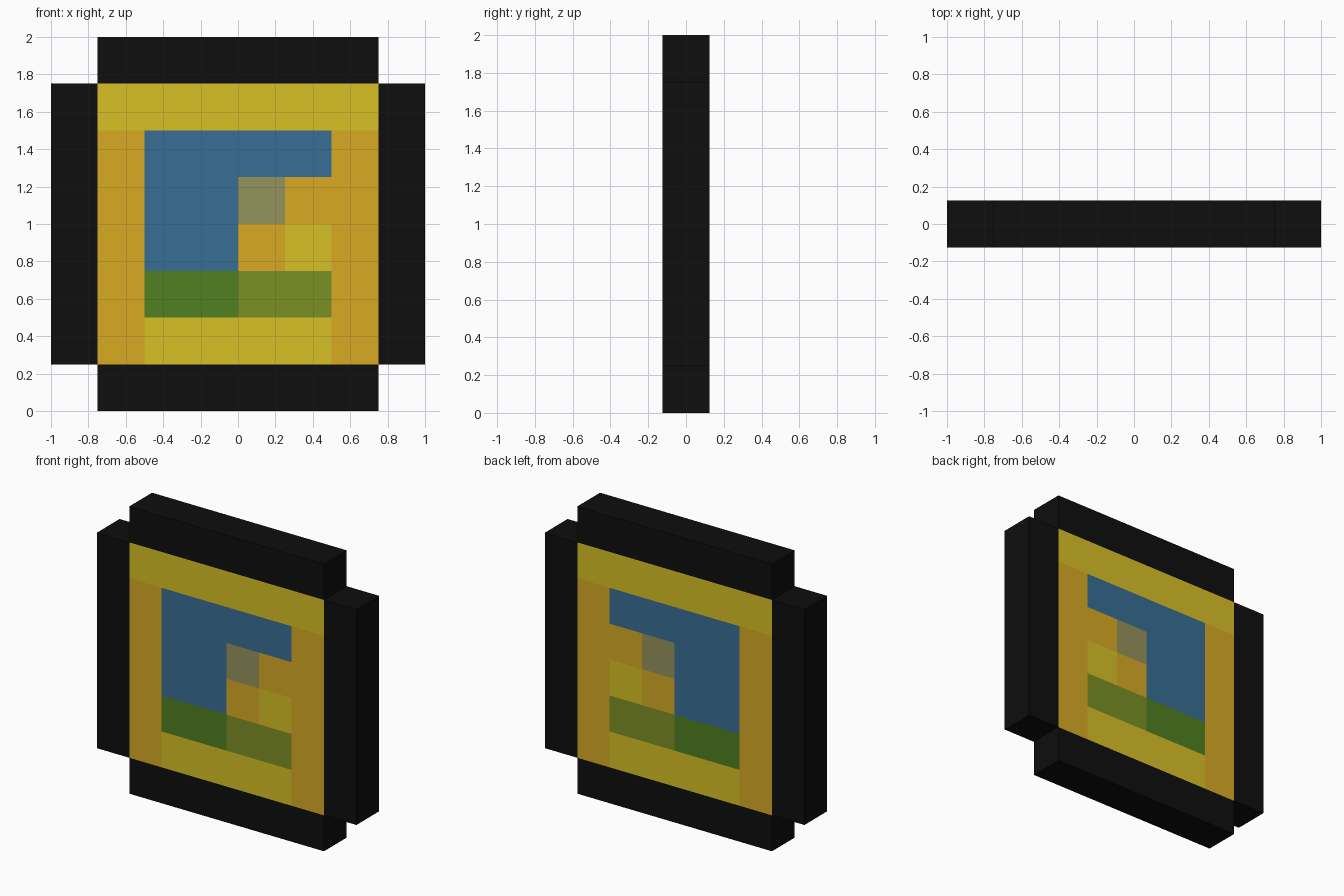
import bpy
import bmesh

if "Cube" in bpy.data.objects:
    bpy.data.objects.remove(bpy.data.objects["Cube"])

CELL = 0.25    # size of one square of the pattern
DEPTH = 0.25   # thickness of the plaque


def srgb_material(name, rgb):
    def lin(c):
        c /= 255
        return c / 12.92 if c <= 0.04045 else ((c + 0.055) / 1.055) ** 2.4
    m = bpy.data.materials.new(name)
    m.diffuse_color = (*[lin(c) for c in rgb], 1)
    m.use_nodes = True
    m.node_tree.nodes["Principled BSDF"].inputs["Base Color"].default_value = m.diffuse_color
    return m


black = srgb_material("black", (14, 14, 14))
yellow = srgb_material("yellow", (216, 192, 38))
orange = srgb_material("orange", (216, 170, 36))
blue = srgb_material("blue", (56, 111, 149))
khaki = srgb_material("khaki", (149, 147, 93))
green = srgb_material("green", (80, 128, 33))
olive = srgb_material("olive", (124, 144, 36))


def slab(name, mat, points):
    """Extrude a front outline, given in cells (x, z), through the depth."""
    bm = bmesh.new()
    face = bm.faces.new([bm.verts.new((x * CELL, -DEPTH / 2, z * CELL)) for x, z in points])
    ext = bmesh.ops.extrude_face_region(bm, geom=[face], use_keep_orig=True)
    verts = [v for v in ext["geom"] if isinstance(v, bmesh.types.BMVert)]
    bmesh.ops.translate(bm, verts=verts, vec=(0, DEPTH, 0))
    bmesh.ops.recalc_face_normals(bm, faces=bm.faces)
    me = bpy.data.meshes.new(name)
    bm.to_mesh(me)
    bm.free()
    me.materials.append(mat)
    ob = bpy.data.objects.new(name, me)
    bpy.context.collection.objects.link(ob)


def bar(name, mat, x0, x1, z0, z1):
    slab(name, mat, [(x0, z0), (x1, z0), (x1, z1), (x0, z1)])


# dark outer rim, corners left open
bar("rim_bottom", black, -3, 3, 0, 1)
bar("rim_top", black, -3, 3, 7, 8)
bar("rim_left", black, -4, -3, 1, 7)
bar("rim_right", black, 3, 4, 1, 7)

# inner frame
bar("frame_top", yellow, -3, 3, 6, 7)
bar("frame_bottom", yellow, -2, 2, 1, 2)
bar("frame_left", orange, -3, -2, 1, 6)
bar("frame_right", orange, 2, 3, 1, 6)

# picture inside the frame
slab("sky_panel", blue, [(-2, 3), (0, 3), (0, 5), (2, 5), (2, 6), (-2, 6)])
bar("khaki_block", khaki, 0, 1, 4, 5)
bar("orange_block_upper", orange, 1, 2, 4, 5)
bar("orange_block_lower", orange, 0, 1, 3, 4)
bar("yellow_block", yellow, 1, 2, 3, 4)
bar("grass_left", green, -2, 0, 2, 3)
bar("grass_right", olive, 0, 2, 2, 3)
